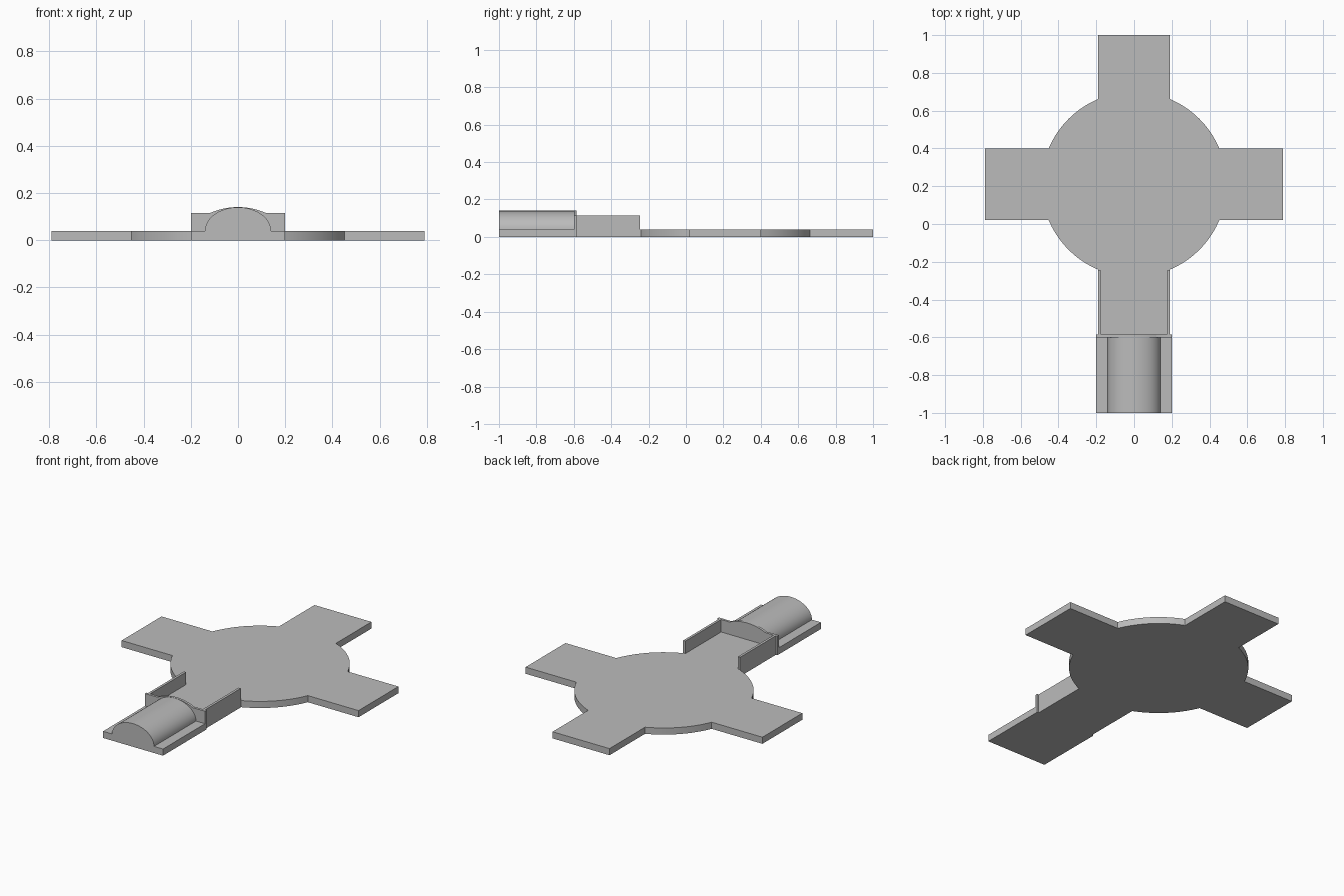
import bpy, bmesh, math

if "Cube" in bpy.data.objects:
    bpy.data.objects.remove(bpy.data.objects["Cube"])

grey = bpy.data.materials.new("plain grey")
grey.diffuse_color = (0.5, 0.5, 0.5, 1)
grey.use_nodes = True
grey.node_tree.nodes["Principled BSDF"].inputs["Base Color"].default_value = grey.diffuse_color


def prism(name, points, low, high, upright=False):
    """Extrude an outline along z, or along y when upright (points are x, z)."""
    bm = bmesh.new()
    place = (lambda p, d: (p[0], d, p[1])) if upright else (lambda p, d: (p[0], p[1], d))
    a = [bm.verts.new(place(p, low)) for p in points]
    b = [bm.verts.new(place(p, high)) for p in points]
    bm.faces.new(a)
    bm.faces.new(b)
    for i in range(len(points)):
        j = (i + 1) % len(points)
        bm.faces.new((a[i], a[j], b[j], b[i]))
    bmesh.ops.recalc_face_normals(bm, faces=bm.faces)
    mesh = bpy.data.meshes.new(name)
    bm.to_mesh(mesh)
    bm.free()
    mesh.materials.append(grey)
    ob = bpy.data.objects.new(name, mesh)
    bpy.context.collection.objects.link(ob)
    bpy.context.view_layer.objects.active = ob
    ob.select_set(True)
    bpy.ops.object.shade_smooth_by_angle(angle=math.radians(25))
    ob.select_set(False)
    return ob


def box_outline(x0, x1, y0, y1):
    return [(x0, y0), (x1, y0), (x1, y1), (x0, y1)]


T = 0.04           # floor thickness
CY, R = 0.21, 0.49  # round room centre and radius
W = 0.19           # half width of arms

# Floor: four arms joined by arcs of the round room, one outline
half = math.asin(W / R)
ends = [(0, 0.79), (1, 0.79), (2, 0.79), (3, 0.80)]
outline = []
for k, reach in ends:
    turn = k * math.pi / 2
    c, s = math.cos(turn), math.sin(turn)
    for u, v in ((reach, -W), (reach, W)):
        outline.append((u * c - v * s, CY + u * s + v * c))
    for i in range(11):
        a = turn + half + (math.pi / 2 - 2 * half) * i / 10
        outline.append((R * math.cos(a), CY + R * math.sin(a)))
floor = prism("floor", outline, 0, T)

# Porch floor, slightly wider than the passage
prism("porch_floor", box_outline(-0.2, 0.2, -1, -0.585), 0, T)

# Passage side walls
for side, name in ((-1, "left"), (1, "right")):
    x0, x1 = sorted((side * 0.175, side * W))
    prism(name + "_passage_wall", box_outline(x0, x1, -0.59, -0.245), 0, 0.115)

# Cross wall with a gently raised middle
bump = [(0.12 * math.cos(math.pi * i / 12),
         0.115 + 0.026 * math.sin(math.pi * i / 12) ** 2) for i in range(13)]
prism("cross_wall", [(-0.2, 0), (0.2, 0), (0.2, 0.115)] + bump + [(-0.2, 0.115)],
      -0.6, -0.585, upright=True)

# Rounded vault over the porch
arch = [(0.14 * math.cos(math.pi * i / 24),
         T + 0.1 * math.sin(math.pi * i / 24)) for i in range(25)]
prism("porch_vault", arch, -1, -0.59, upright=True)
